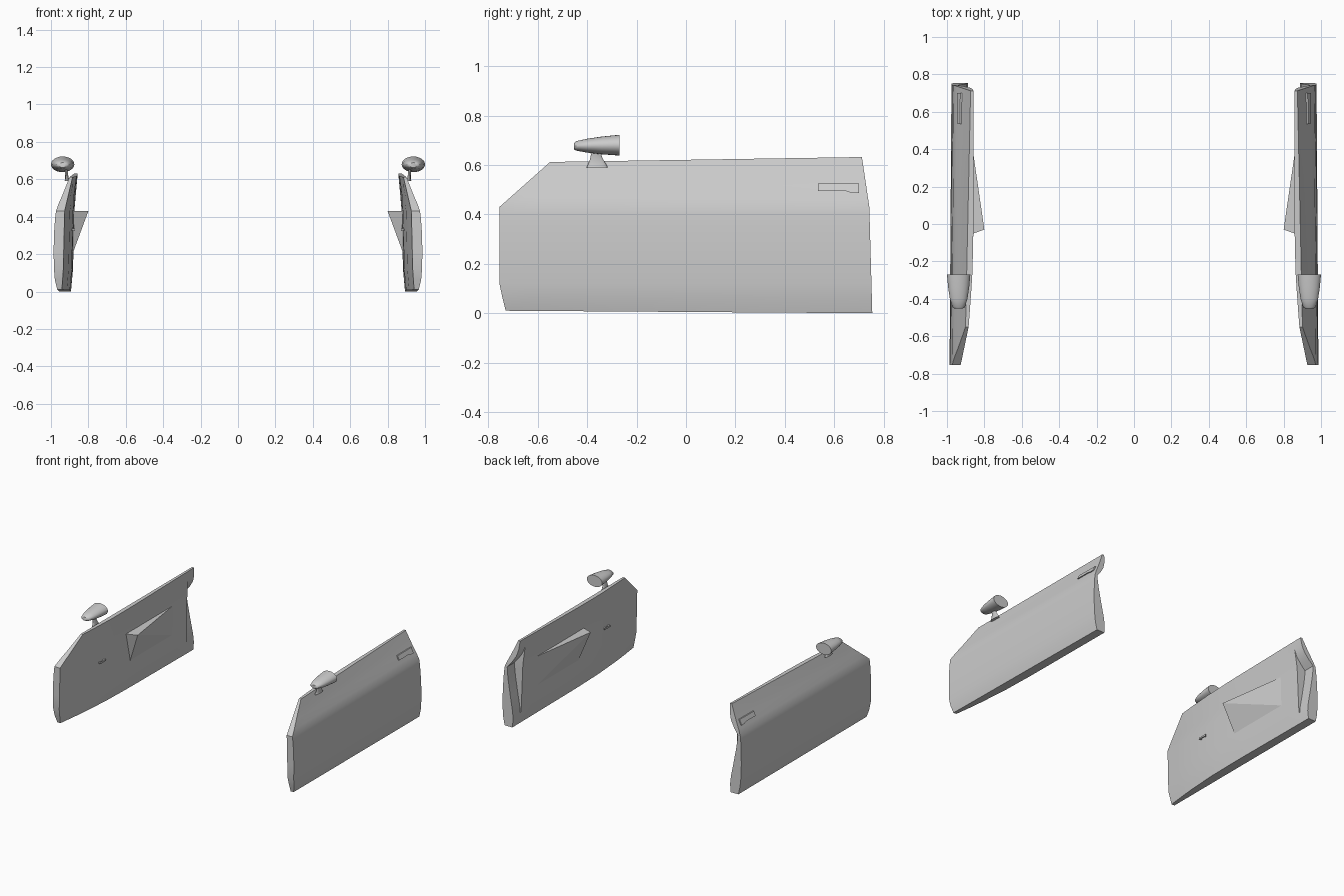
import bpy, bmesh, math

if "Cube" in bpy.data.objects:
    bpy.data.objects.remove(bpy.data.objects["Cube"])


def interp(pts, v):
    """Piecewise linear lookup in a list of (key, value)."""
    if v <= pts[0][0]:
        return pts[0][1]
    for (a, p), (b, q) in zip(pts, pts[1:]):
        if v <= b:
            return p + (q - p) * (v - a) / (b - a)
    return pts[-1][1]


OUTER = [(0, .966), (.06, .979), (.12, .984), (.22, .986), (.34, .982), (.40, .977),
         (.43, .973), (.47, .961), (.52, .942), (.57, .925), (.632, .905)]
INNER = [(0, .893), (.12, .882), (.43, .875), (.632, .858)]
FRONT_NARROW = [(-.755, .052), (-.54, .025), (-.27, .006), (0, 0)]
FRONT_EDGE = [(0, -.73), (.12, -.755), (.43, -.755), (.632, -.55)]
REAR_EDGE = [(0, .754), (.43, .742), (.632, .712)]
FLANGE = [(.06, 0), (.43, 1), (.56, 0)]
ROWS = [0, .06, .12, .22, .34, .40, .43, .47, .52, .57, .632]


def skin(y, z):
    t = (y + .75) / 1.5
    return interp(OUTER, z) - .01 * t - .022 * t * max(0, (z - .43) / .2)


def panel(y, z):
    return interp(INNER, z) + interp(FRONT_NARROW, y)


def finish(bm, name, smooth=None):
    bmesh.ops.remove_doubles(bm, verts=bm.verts, dist=1e-5)
    bmesh.ops.recalc_face_normals(bm, faces=bm.faces)
    me = bpy.data.meshes.new(name)
    bm.to_mesh(me)
    bm.free()
    ob = bpy.data.objects.new(name, me)
    bpy.context.collection.objects.link(ob)
    bpy.ops.object.select_all(action='DESELECT')
    ob.select_set(True)
    bpy.context.view_layer.objects.active = ob
    if smooth:
        bpy.ops.object.shade_smooth_by_angle(angle=math.radians(smooth))
    # both sides of the car
    ob.modifiers.new("mirror", 'MIRROR').use_axis = (True, False, False)
    return ob


def bridge(bm, loops, closed=True):
    n = len(loops[0])
    for a, b in zip(loops, loops[1:]):
        for i in range(n if closed else n - 1):
            k = (i + 1) % n
            bm.faces.new((a[i], a[k], b[k], b[i]))


# door shell: outer skin, inner panel and thin flange at the rear edge
bm = bmesh.new()
columns = [(i / 12 * .943, 0) for i in range(13)] + [(.943, 1), (1, 1)]
loops = []
for t, flange in columns:
    outer, inner = [], []
    for z in ROWS:
        yf, yr = interp(FRONT_EDGE, z), interp(REAR_EDGE, z)
        y = yf + (yr - yf) * t
        zz = z if z <= .43 else .43 + (z - .43) * (.182 + .02 * t) / .202
        if z == 0:
            zz = .01 * (1 - t)
        xo, xi = skin(y, z), panel(y, z)
        if flange:
            f = interp(FLANGE, z)
            xi = xi * (1 - f) + (xo - .02) * f
        outer.append(bm.verts.new((xo, y, zz)))
        inner.append(bm.verts.new((xi, y, zz)))
    loops.append(outer + inner[::-1])
bridge(bm, loops)
for loop in (loops[0], loops[-1]):
    n = len(loop)
    for i in range(n // 2 - 1):
        bm.faces.new((loop[i], loop[i + 1], loop[n - 2 - i], loop[n - 1 - i]))
finish(bm, "door", 25)

# wedge shaped armrest on the inner panel
bm = bmesh.new()
v = [bm.verts.new(p) for p in [(.885, -.06, .43), (.80, -.03, .43), (.88, .52, .43),
                               (.885, 0, .20), (.885, .52, .20)]]
for f in [(0, 1, 2), (0, 3, 1), (1, 3, 4), (1, 4, 2), (0, 2, 4, 3)]:
    bm.faces.new([v[i] for i in f])
finish(bm, "armrest")

# outside door handle following the skin
bm = bmesh.new()
outline = [(.535, .495), (.535, .525), (.70, .525), (.70, .487), (.67, .487), (.645, .495)]
rings = [[bm.verts.new((skin(y, z) + d, y, z)) for y, z in outline] for d in (-.01, .008)]
bridge(bm, rings)
for r in rings:
    bm.faces.new(r)
finish(bm, "outer_handle")


def add_box(bm, centre, size):
    r = bmesh.ops.create_cube(bm, size=1)
    for w in r["verts"]:
        w.co = [c + k * s for c, k, s in zip(centre, w.co, size)]


# small inside lever on two pegs
bm = bmesh.new()
px = panel(-.33, .33)
add_box(bm, (px - .012, -.33, .33), (.006, .07, .012))
for y in (-.355, -.31):
    add_box(bm, (px - .003, y, .33), (.02, .012, .01))
finish(bm, "inner_lever")


def ellipse_loft(name, rings, axis, smooth, n=24):
    """rings: (x, other centre, position along axis, x radius, other radius)."""
    bm = bmesh.new()
    loops = []
    for x, c, p, rx, ro in rings:
        loop = []
        for i in range(n):
            a = math.tau * i / n
            u, w = x + rx * math.cos(a), c + ro * math.sin(a)
            loop.append(bm.verts.new((u, p, w) if axis == 'y' else (u, w, p)))
        loops.append(loop)
    bridge(bm, loops)
    bm.faces.new(loops[0])
    bm.faces.new(loops[-1])
    return finish(bm, name, smooth)


# wing mirror housing: tapered oval cone with flat glass at the rear
ellipse_loft("mirror_housing", [
    (.9375, .676, -.453, .020, .013),
    (.9375, .677, -.445, .033, .019),
    (.9375, .678, -.40, .047, .028),
    (.9375, .679, -.34, .056, .036),
    (.9375, .680, -.27, .0625, .042)], 'y', 40)

# mirror stalk flaring onto the door top
ellipse_loft("mirror_stalk", [
    (.913, -.36, .590, .014, .043),
    (.914, -.36, .604, .010, .036),
    (.916, -.362, .622, .008, .027),
    (.918, -.364, .640, .007, .021),
    (.922, -.365, .662, .008, .022)], 'z', 50, 16)
